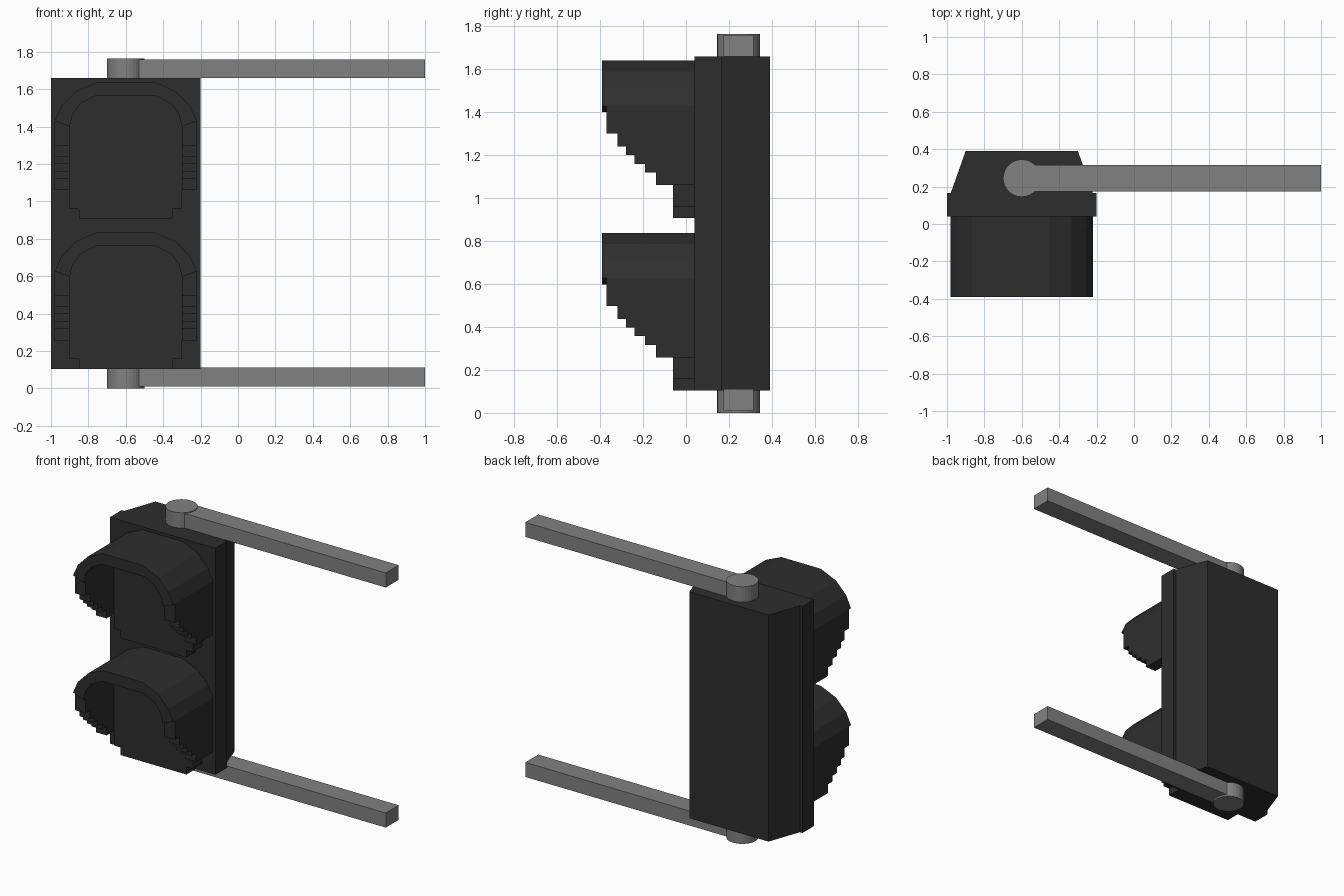
import bpy
import bmesh
from mathutils import Vector

if "Cube" in bpy.data.objects:
    bpy.data.objects.remove(bpy.data.objects["Cube"], do_unlink=True)


def material(name, value):
    mat = bpy.data.materials.new(name)
    mat.use_nodes = True
    colour = (value, value, value, 1)
    mat.diffuse_color = colour
    mat.node_tree.nodes["Principled BSDF"].inputs["Base Color"].default_value = colour
    return mat


charcoal = material("charcoal", 0.027)
grey = material("mid grey", 0.22)


def prism(name, outline, axis, start, end, mat):
    """Extrude a 2D outline along an axis; the outline uses the other two axes in order."""
    bm = bmesh.new()

    def place(p):
        co = list(p)
        co.insert(axis, start)
        return bm.verts.new(co)

    face = bm.faces.new([place(p) for p in outline])
    ext = bmesh.ops.extrude_face_region(bm, geom=[face])
    shift = Vector((0, 0, 0))
    shift[axis] = end - start
    moved = [g for g in ext["geom"] if isinstance(g, bmesh.types.BMVert)]
    bmesh.ops.translate(bm, vec=shift, verts=moved)
    bmesh.ops.recalc_face_normals(bm, faces=bm.faces)
    mesh = bpy.data.meshes.new(name)
    bm.to_mesh(mesh)
    bm.free()
    mesh.materials.append(mat)
    obj = bpy.data.objects.new(name, mesh)
    bpy.context.collection.objects.link(obj)
    return obj


CX = -0.6          # centre line of the housing
FRONT = 0.04       # front plane of the housing


def mirrored(half, dz):
    """Half outline (offset from centre, height) from the top down, made symmetric."""
    right = [(CX + x, z + dz) for x, z in half]
    left = [(CX - x, z + dz) for x, z in half]
    return left[::-1] + right


# Housing with tapered back
half_plan = [(0.3, 0.39), (0.38, 0.165), (0.4, 0.165), (0.4, FRONT)]
prism("housing", mirrored(half_plan, 0), 2, 0.105, 1.66, charcoal)

# Lamps: arched hood, stepped side walls and lens plate
outer = [(0.15, 1.64), (0.266, 1.59), (0.344, 1.51), (0.38, 1.43)]
inner = [(0.16, 1.565), (0.24, 1.525), (0.285, 1.465), (0.3, 1.4)]
steps = [(-0.37, 1.30), (-0.32, 1.24), (-0.28, 1.20), (-0.24, 1.16),
         (-0.19, 1.12), (-0.14, 1.06)]

wall = [(FRONT, 1.43)]
top = 1.43
for y, bottom in steps:
    wall += [(y, top), (y, bottom)]
    top = bottom
wall.append((FRONT, top))

for label, dz in (("upper", 0), ("lower", -0.803)):
    arch = mirrored(outer, dz) + mirrored(inner, dz)[::-1]
    prism(label + "_hood", arch, 1, -0.39, FRONT, charcoal)
    profile = [(y, z + dz) for y, z in wall]
    for side, sign in (("left", 1), ("right", -1)):
        prism(f"{label}_hood_{side}_wall", profile, 0,
              CX + sign * 0.3, CX + sign * 0.38, charcoal)
    lens = inner + [(0.3, 0.96), (0.25, 0.96), (0.25, 0.908)]
    prism(label + "_lens", mirrored(lens, dz), 1, -0.06, FRONT, charcoal)

# Mounting arms with round pivots
PIVOT_Y = 0.245
for label, low, bar_low in (("upper", 1.66, 1.66), ("lower", 0, 0.012)):
    bpy.ops.mesh.primitive_cylinder_add(vertices=32, radius=0.1, depth=0.105,
                                        location=(CX, PIVOT_Y, low + 0.0525))
    pivot = bpy.context.object
    pivot.name = label + "_pivot"
    pivot.data.materials.append(grey)
    bar = [(-0.55, PIVOT_Y - 0.07), (1, PIVOT_Y - 0.07),
           (1, PIVOT_Y + 0.07), (-0.55, PIVOT_Y + 0.07)]
    prism(label + "_arm", bar, 2, bar_low, bar_low + 0.1, grey)
